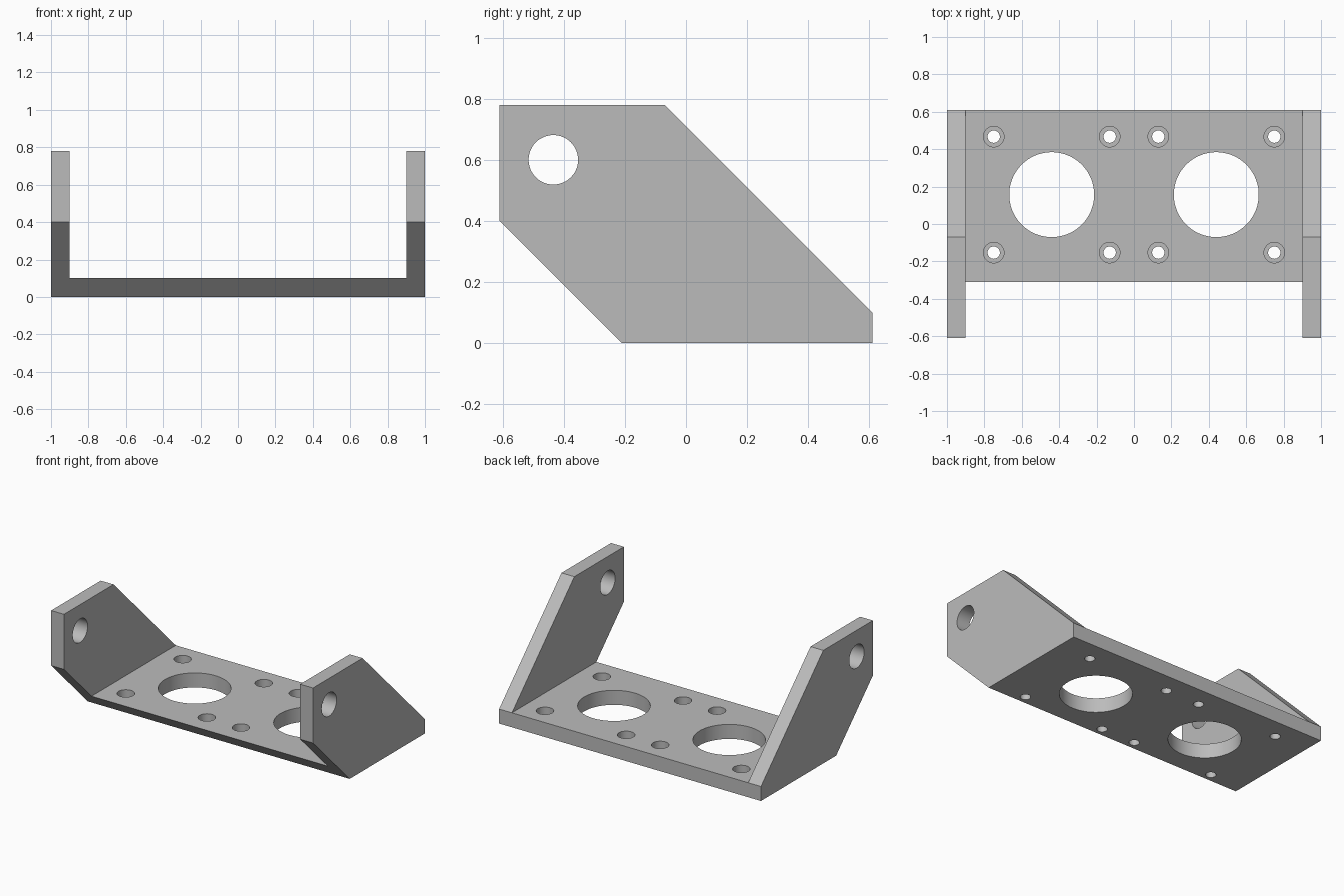
import bpy
import bmesh
from math import radians, pi

cube = bpy.data.objects.get("Cube")
if cube:
    bpy.data.objects.remove(cube, do_unlink=True)

# Single metal grey
grey = bpy.data.materials.new("metal_grey")
grey.use_nodes = True
colour = (0.5, 0.5, 0.5, 1)
grey.diffuse_color = colour
grey.node_tree.nodes["Principled BSDF"].inputs["Base Color"].default_value = colour


def select_only(obj):
    bpy.ops.object.select_all(action='DESELECT')
    obj.select_set(True)
    bpy.context.view_layer.objects.active = obj


def cut(target, cutter):
    """Subtract the active cutter from the target, then discard it."""
    cutter.hide_render = True
    select_only(target)
    mod = target.modifiers.new("cut", 'BOOLEAN')
    mod.operation = 'DIFFERENCE'
    mod.solver = 'EXACT'
    mod.object = cutter
    bpy.ops.object.modifier_apply(modifier=mod.name)
    bpy.data.objects.remove(cutter, do_unlink=True)


def drill(target, location, radius, depth, sides=48, rotation=(0, 0, 0)):
    bpy.ops.mesh.primitive_cylinder_add(vertices=sides, radius=radius, depth=depth,
                                        location=location, rotation=rotation)
    cut(target, bpy.context.object)


# Bracket body: side profile (y, z) extruded across the full width
profile = [(-0.61, 0.78), (-0.07, 0.78), (0.61, 0.10),
           (0.61, 0), (-0.21, 0), (-0.61, 0.40)]
bm = bmesh.new()
side = bm.faces.new([bm.verts.new((-1, y, z)) for y, z in profile])
wall = bmesh.ops.extrude_face_region(bm, geom=[side])["geom"]
bmesh.ops.translate(bm, vec=(2, 0, 0),
                    verts=[v for v in wall if isinstance(v, bmesh.types.BMVert)])
bmesh.ops.recalc_face_normals(bm, faces=bm.faces)
mesh = bpy.data.meshes.new("motor_bracket")
bm.to_mesh(mesh)
bm.free()
mesh.materials.append(grey)
bracket = bpy.data.objects.new("motor_bracket", mesh)
bpy.context.collection.objects.link(bracket)

# Channel between the two arms, leaving the base plate
PLATE = 0.10
bpy.ops.mesh.primitive_cube_add(size=2, location=(0, 0, PLATE + 1))
channel = bpy.context.object
channel.scale.x = 0.902
cut(bracket, channel)

# Pivot hole through both arms
drill(bracket, (0, -0.434, 0.60), 0.081, 3, rotation=(0, pi / 2, 0))

# Two motor openings, each with four counterbored screw holes
HOLE_Y, SPACING, BORE_DEPTH = 0.157, 0.31, 0.06
for sx in (-1, 1):
    cx = sx * 0.44
    drill(bracket, (cx, HOLE_Y, 0), 0.227, 1, sides=96)
    for dx in (-SPACING, SPACING):
        for dy in (-SPACING, SPACING):
            x, y = cx + dx, HOLE_Y + dy
            drill(bracket, (x, y, 0), 0.033, 1, sides=32)
            drill(bracket, (x, y, PLATE), 0.055, 2 * BORE_DEPTH, sides=32)

# Round hole walls, crisp edges
select_only(bracket)
bpy.ops.object.shade_smooth_by_angle(angle=radians(30))
